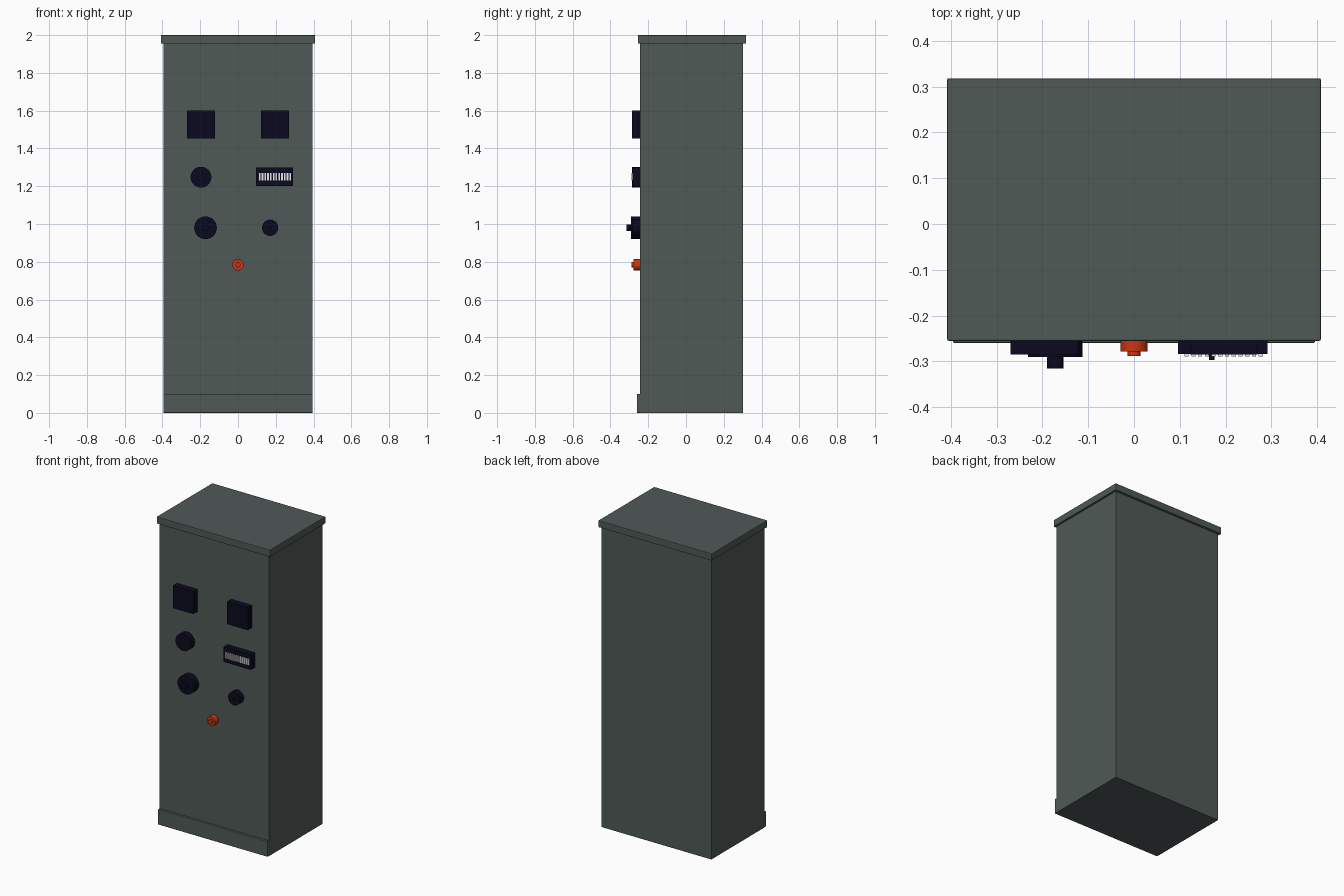
import bpy
import math

cube = bpy.data.objects.get("Cube")
if cube:
    bpy.data.objects.remove(cube, do_unlink=True)


def material(name, color, rough=0.6):
    m = bpy.data.materials.new(name)
    m.use_nodes = True
    m.diffuse_color = (*color, 1)
    node = m.node_tree.nodes["Principled BSDF"]
    node.inputs["Base Color"].default_value = (*color, 1)
    node.inputs["Roughness"].default_value = rough
    return m


GREY = material("cabinet grey", (0.08, 0.1, 0.095))
NAVY = material("dark navy", (0.003, 0.003, 0.014))
RED = material("button red", (0.62, 0.035, 0.006))
WHITE = material("display white", (0.8, 0.8, 0.8))

MOUNT = -0.243  # front plane of the cabinet


def box(name, x, y, z, mat, bevel=0.0):
    """Box spanning the given (low, high) ranges."""
    spans = (x, y, z)
    bpy.ops.mesh.primitive_cube_add(size=1, location=[sum(s) / 2 for s in spans])
    o = bpy.context.object
    o.name = name
    o.scale = [s[1] - s[0] for s in spans]
    bpy.ops.object.transform_apply(location=False, rotation=False, scale=True)
    o.data.materials.append(mat)
    if bevel:
        mod = o.modifiers.new("soft edges", "BEVEL")
        mod.width = bevel
        mod.segments = 2
    return o


def disc(name, x, z, radius, front, mat, back=MOUNT):
    """Cylinder facing the front, between two depths."""
    bpy.ops.mesh.primitive_cylinder_add(
        vertices=32, radius=radius, depth=back - front,
        location=(x, (back + front) / 2, z), rotation=(math.pi / 2, 0, 0))
    o = bpy.context.object
    o.name = name
    o.data.materials.append(mat)
    bpy.ops.object.shade_smooth_by_angle(angle=math.radians(30))
    return o


# Cabinet shell
box("cabinet_body", (-0.395, 0.395), (MOUNT, 0.303), (0, 1.96), GREY)
box("top_lid", (-0.408, 0.408), (-0.255, 0.318), (1.955, 2), GREY, 0.003)
box("front_plinth", (-0.395, 0.395), (-0.26, MOUNT), (0, 0.1), GREY, 0.003)

# Square meters
for side, x in (("right", -0.196), ("left", 0.196)):
    box(side + "_meter", (x - 0.074, x + 0.074), (-0.285, MOUNT), (1.453, 1.6), NAVY)

# Display with a row of white bars
box("display_housing", (0.096, 0.292), (-0.284, MOUNT), (1.2, 1.298), NAVY)
for i in range(12):
    x = 0.115 + i * 0.0147
    box(f"display_bar_{i + 1}", (x - 0.0045, x + 0.0045), (-0.289, -0.284),
        (1.229, 1.27), WHITE)

# Round dials and knobs
disc("round_gauge", -0.196, 1.248, 0.055, -0.285, NAVY)
disc("large_dial", -0.172, 0.98, 0.06, -0.291, NAVY)
disc("large_dial_knob", -0.172, 0.98, 0.018, -0.316, NAVY, -0.291)
disc("small_dial", 0.17, 0.98, 0.043, -0.284, NAVY)
disc("small_dial_pin", 0.17, 0.98, 0.006, -0.297, NAVY, -0.284)

# Push button
disc("button_base", 0, 0.784, 0.03, -0.278, RED)
disc("button_cap", 0, 0.784, 0.014, -0.288, RED, -0.278)
